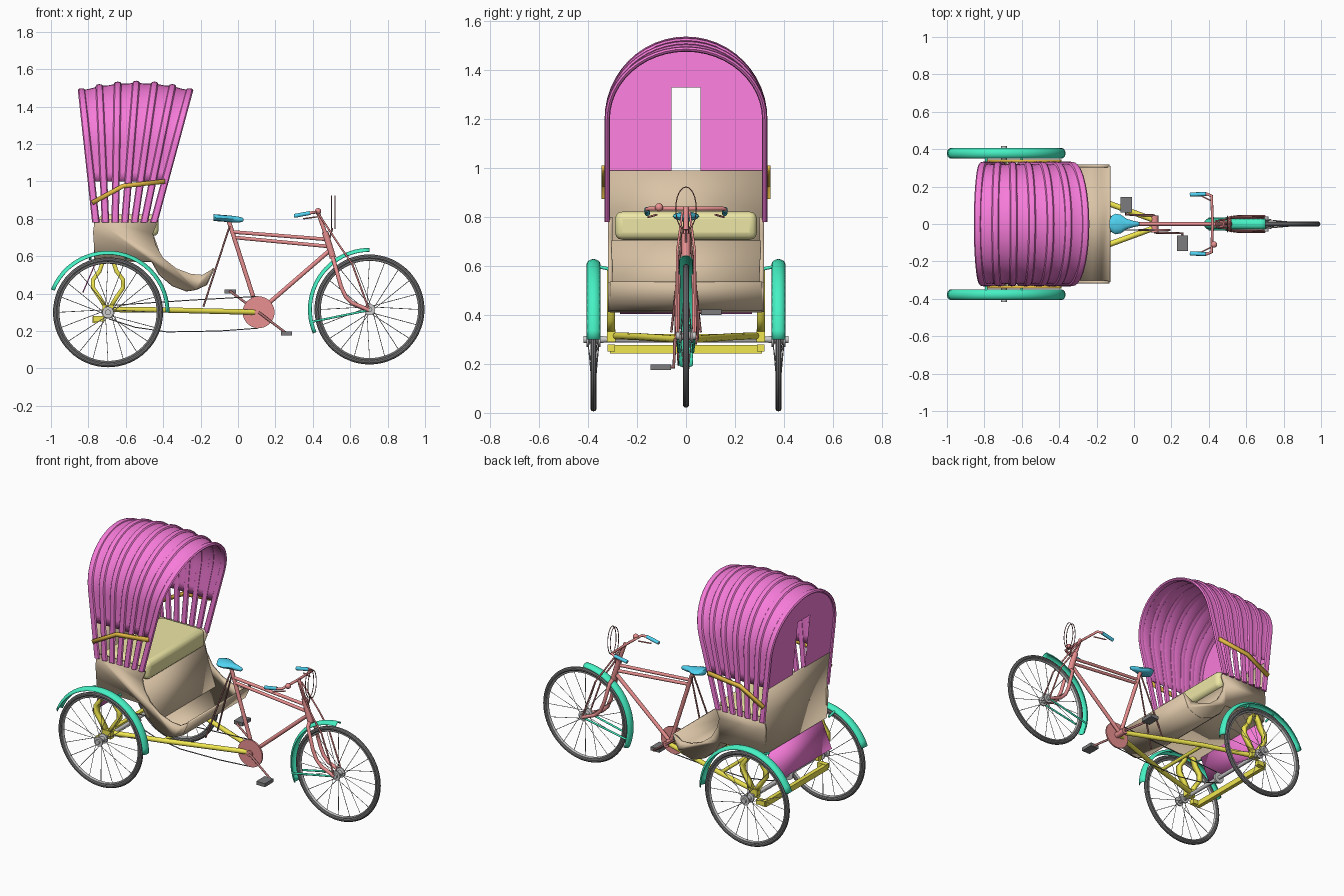
import bpy, bmesh, math
from math import sin, cos, pi, radians
from mathutils import Vector

if "Cube" in bpy.data.objects:
    bpy.data.objects.remove(bpy.data.objects["Cube"])

COL = dict(pink=(.93, .2, .7), tan=(.7, .55, .38), yellow=(.88, .8, .08), cushion=(.85, .8, .38),
           green=(.06, .88, .55), red=(.82, .28, .28), blue=(.08, .65, .88), orange=(.78, .5, .06),
           dark=(.2, .2, .21), maroon=(.4, .16, .16))
MATS = {}
def paint(ob, col):
    if col:
        if col not in MATS:
            MATS[col] = bpy.data.materials.new(col)
            MATS[col].diffuse_color = (*COL[col], 1)
        ob.data.materials.append(MATS[col])
    return ob

def finish(name, bm, col, thick=0, bevel=0):
    bmesh.ops.remove_doubles(bm, verts=bm.verts, dist=1e-5)
    bmesh.ops.recalc_face_normals(bm, faces=bm.faces)
    me = bpy.data.meshes.new(name)
    bm.to_mesh(me)
    bm.free()
    ob = bpy.data.objects.new(name, me)
    bpy.context.collection.objects.link(ob)
    paint(ob, col)
    if thick:
        m = ob.modifiers.new("thickness", 'SOLIDIFY')
        m.thickness, m.offset = thick, 0
    if bevel:
        m = ob.modifiers.new("bevel", 'BEVEL')
        m.width, m.segments = bevel, 3
    bpy.ops.object.select_all(action='DESELECT')
    ob.select_set(True)
    bpy.context.view_layer.objects.active = ob
    bpy.ops.object.shade_smooth_by_angle(angle=radians(35))
    return ob

def grid(name, rows, col, thick=0, ring=False, caps=False, skip=None, bevel=0):
    """Skin rows of points; ring closes each row, caps fills the end rows."""
    bm = bmesh.new()
    vs = [[bm.verts.new(p) for p in r] for r in rows]
    n = len(rows[0])
    for i in range(len(rows) - 1):
        for j in range(n if ring else n - 1):
            if not (skip and skip(i, j)):
                k = (j + 1) % n
                bm.faces.new((vs[i][j], vs[i][k], vs[i + 1][k], vs[i + 1][j]))
    if caps:
        bm.faces.new(vs[0])
        bm.faces.new(vs[-1])
    return finish(name, bm, col, thick, bevel)

def sheet(name, path, y0, y1, col, thick):
    return grid(name, [[(x, y0, z), (x, y1, z)] for x, z in path], col, thick)

def box(name, c, size, col, bevel=0):
    x, y, z = (s / 2 for s in size)
    quad = [(-x, -y), (x, -y), (x, y), (-x, y)]
    return grid(name, [[(c[0] + a, c[1] + b, c[2] + h) for a, b in quad] for h in (-z, z)],
                col, ring=True, caps=True, bevel=bevel)

def tube(name, paths, r, col, res=3, cyclic=False):
    cu = bpy.data.curves.new(name, 'CURVE')
    cu.dimensions, cu.bevel_depth, cu.bevel_resolution, cu.use_fill_caps = '3D', r, res, True
    for pts in paths:
        sp = cu.splines.new('POLY')
        sp.points.add(len(pts) - 1)
        for p, q in zip(sp.points, pts):
            p.co = (*q, 1)
        sp.use_cyclic_u = cyclic
    ob = bpy.data.objects.new(name, cu)
    bpy.context.collection.objects.link(ob)
    return paint(ob, col)

def both(*pts):
    return [[(x, s * y, z) for x, y, z in pts] for s in (-1, 1)]

def lathe(name, c, prof, col, n=48):
    """Revolve (radius, y) points round an axis along y."""
    return grid(name, [[(c[0] + r * cos(2 * pi * i / n), c[1] + y, c[2] + r * sin(2 * pi * i / n))
                        for i in range(n)] for r, y in prof], col, ring=True)

# Wheels and mudguards
def wheel(name, c):
    loop = [(cos(2 * pi * i / 10), sin(2 * pi * i / 10)) for i in range(11)]
    lathe(name + "_tyre", c, [(.281 + .013 * a, .013 * b) for a, b in loop], 'dark', 64)
    lathe(name + "_rim", c, [(.266 + .006 * a, .010 * b) for a, b in loop], None, 64)
    lathe(name + "_hub", c, [(0, -.04), (.015, -.04), (.015, -.028), (.03, -.028), (.03, -.02), (.017, -.016),
                             (.017, .016), (.03, .02), (.03, .028), (.015, .028), (.015, .04), (0, .04)], None, 20)
    sp = []
    for i in range(20):
        a, b = 2 * pi * i / 20, 2 * pi * i / 20 + (.5 if i % 4 < 2 else -.5)
        y = .022 if i % 2 else -.022
        sp.append([(c[0] + .027 * cos(b), c[1] + y, c[2] + .027 * sin(b)),
                   (c[0] + .264 * cos(a), c[1], c[2] + .264 * sin(a))])
    tube(name + "_spokes", sp, .0018, None, 0)

def mudguard(name, c, a0, a1, r=.327):
    rows = []
    for i in range(25):
        a = radians(a0 + (a1 - a0) * i / 24)
        rows.append([(c[0] + q * cos(a), c[1] + .027 * sin(t), c[2] + q * sin(a))
                     for t in [radians(-80 + 20 * k) for k in range(9)] for q in [r - .022 * (1 - cos(t))]])
    grid(name, rows, 'green', .004)

FW = (.703, 0, .315)
wheel("front_wheel", FW)
mudguard("front_mudguard", FW, 90, 203)
tube("front_mudguard_stays", both((.703, .035, .312), (.40, .028, .25)), .006, 'green')
for side, s in (("right", -1), ("left", 1)):
    c = (-.695, s * .378, .30)
    wheel("rear_wheel_" + side, c)
    mudguard("rear_mudguard_" + side, c, 0, 158)
    tube("mudguard_bracket_" + side, [[(x, s * .30, .585), (x, s * .37, .60)] for x in (-.60, -.79)], .007, 'green')

# Undercarriage: axle, bowed springs, cross bar and converging chassis beams
tube("rear_axle", [[(-.695, -.41, .30), (-.695, .41, .30)]], .012, None)
lathe("axle_gear", (-.695, -.03, .30), [(0, -.006), (.035, -.006), (.035, .006), (0, .006)], None, 20)
bow = [(.008, .59), (.03, .565), (.045, .52), (.08, .475), (.08, .43), (.045, .38), (.015, .33)]
for s in (-1, 1):
    for d in (-1, 1):
        sheet("spring_leaf", [(-.695 + d * x, z) for x, z in bow], s * .29, s * .322, 'yellow', .022)
    box("spring_seat", (-.695, s * .306, .315), (.06, .035, .05), 'yellow')
    box("cross_bar_arm", (-.745, s * .306, .265), (.06, .03, .03), 'yellow')
box("rear_cross_bar", (-.765, 0, .26), (.025, .62, .035), 'yellow')
tube("chassis_beams", both((.11, .02, .30), (-.38, .20, .312), (-.69, .29, .315)), .015, 'yellow')
tube("chassis_brace", [[(-.38, -.2, .312), (-.38, .2, .312)]], .011, 'yellow')

# Passenger tub: shaped sides, wrap-round shell, seat box and cushion
side = [(-.765, .58), (-.775, .73), (-.765, .80), (-.45, .80), (-.435, .77), (-.455, .72), (-.44, .66), (-.40, .59),
        (-.33, .535), (-.25, .505), (-.19, .50), (-.13, .535), (-.17, .445), (-.225, .42), (-.275, .412),
        (-.35, .44), (-.42, .50), (-.46, .57)]
for s in (-1, 1):
    bm = bmesh.new()
    bm.faces.new([bm.verts.new((x, s * .31, z)) for x, z in side])
    finish("tub_side", bm, 'tan', .018)
sheet("tub_shell", [(-.785, .99), (-.765, .82), (-.765, .575), (-.46, .575), (-.42, .505), (-.35, .445),
                    (-.275, .417), (-.225, .425), (-.17, .45), (-.13, .535)], -.31, .31, 'tan', .012)
sheet("seat_box", [(-.76, .70), (-.45, .70), (-.37, .46)], -.305, .305, 'tan', .01)
box("seat_cushion", (-.585, 0, .765), (.32, .58, .115), 'cushion', .03)
sheet("rear_flap", [(-.757, .575), (-.83, .405)], -.27, .27, 'pink', .006)

# Folding hood: fanned hoops, pleated cloth, rear curtain with slot
def hoop(u, lift=0, z0=.78):
    """Centre points and outward normals of the hoop at fan position u (0 rear, 1 front)."""
    xb, xt = -.76 + .31 * u, -.84 + .59 * u
    top = 1.527 - .16 * (u - .5) ** 2
    out = []
    zs = [z0 + (1.2 - z0) * i / 4 for i in range(4)]
    flat = [(-.322, z, -1, 0) for z in zs]
    arc = [(-.322 * cos(t), 1.2 + (top - 1.2) * sin(t), -cos(t), sin(t)) for t in [pi * i / 24 for i in range(25)]]
    for y, z, ny, nz in flat + arc + [(-y, z, 1, 0) for y, z, _, _ in reversed(flat)]:
        x = xb + (xt - xb) * (z - .78) / .74
        out.append((Vector((x, y + ny * lift, z + nz * lift)), Vector((0, ny, nz))))
    return out

for k in range(7):
    rows = []
    for p, n in hoop(k / 6):
        rows.append([p + Vector((1, 0, 0)) * .02 * cos(a) + n * .011 * sin(a) for a in [pi * i / 4 for i in range(8)]])
    grid("hood_hoop", rows, 'pink', ring=True, caps=True)
grid("hood_cloth", [[p for p, n in hoop(i / 24, -.006 * abs(sin(pi * i / 4)), 1.0)] for i in range(25)], 'pink', .005)
ys = [-.32, -.30, -.26, -.2, -.13, -.06, .06, .13, .2, .26, .30, .32]
rows = []
for z in (.80, 1.33, 9):
    row = []
    for y in ys:
        h = min(z, 1.2 + .287 * math.sqrt(max(0, 1 - (y / .322) ** 2)))
        row.append((-.76 - .08 * (h - .78) / .74 - .006, y, h))
    rows.append(row)
grid("hood_rear_curtain", rows, 'pink', skip=lambda i, j: i == 0 and j == 5)
for s in (-1, 1):
    sheet("hood_strut", [(-.78, .885), (-.615, .975), (-.39, 1.0)], s * .33, s * .345, 'orange', .024)

# Cycle frame
tube("seat_tube", [[(-.05, 0, .79), (.108, 0, .30)]], .012, 'red')
tube("top_tubes", [[(-.035, 0, .73), (.475, 0, .69)], [(-.02, 0, .70), (.485, 0, .652)]], .010, 'red')
tube("down_tube", [[(.108, 0, .30), (.495, 0, .635)]], .012, 'red')
tube("head_tube", [[(.465, 0, .73), (.508, 0, .59)]], .018, 'red')
tube("steering_stem", [[(.425, 0, .84), (.475, 0, .70)]], .011, 'red')
tube("seat_stays", both((-.045, .012, .76), (-.185, .06, .33)), .005, 'maroon')
tube("fork", both((.505, .0, .60), (.512, .032, .575), (.55, .036, .44), (.575, .036, .385), (.61, .036, .35),
                  (.70, .036, .312)), .011, 'red')
tube("fork_braces", both((.435, .015, .82), (.54, .036, .66), (.61, .036, .56), (.70, .038, .315)), .005, 'red')
tube("front_hoop", [[(.505 + d, .042 * sin(t), .835 - .088 * cos(t)) for t in [2 * pi * i / 24 for i in range(24)]]
                    for d in (-.004, .014)], .0025, 'maroon', 1, True)
tube("hoop_stay", [[(.485, 0, .68), (.505, 0, .75)]], .005, 'maroon')
tube("handlebar", [[(.30, -.158, .815), (.39, -.16, .832), (.415, -.15, .835), (.42, 0, .835),
                    (.415, .15, .835), (.39, .16, .832), (.30, .158, .815)]], .008, 'red')
tube("grips", both((.30, .158, .815), (.385, .16, .831)), .011, 'blue')
tube("brake_lever", both((.42, .12, .81), (.35, .155, .80)), .004, 'red')
lathe("bell", (.428, -.11, .84), [(.017 * sin(pi * i / 8), -.017 * cos(pi * i / 8)) for i in range(9)], 'red', 16)

# Saddle
st = [(-.132, .02), (-.122, .042), (-.10, .055), (-.07, .05), (-.04, .028), (0, .016), (.022, .012), (.03, .005)]
grid("saddle", [[(x, w * cos(a), .80 - .08 * (x + .05) + min(w, .018) * sin(a)) for a in [pi * i / 6 for i in range(12)]]
                for x, w in st], 'blue', ring=True, caps=True)

# Chainwheel, cranks, pedals and chain
lathe("chainwheel", (.11, -.032, .30), [(0, -.005), (.085, -.005), (.085, .005), (0, .005)], 'red', 40)
lathe("bottom_bracket", (.11, 0, .30), [(0, -.045), (.02, -.045), (.02, .045), (0, .045)], 'red', 20)
for s, x, z in ((-1, .26, .187), (1, -.042, .412)):
    tube("crank", [[(.11, s * .045, .30), (x, s * .05, z), (x, s * .13, z)]], .007, 'maroon')
    box("pedal", (x, s * .103, z), (.06, .085, .022), 'dark')
tube("chain", [[(.11, -.032, .385), (-.25, -.032, .365), (-.69, -.03, .336)],
               [(.11, -.032, .215), (-.1, -.032, .20), (-.38, -.032, .195), (-.55, -.032, .22), (-.69, -.03, .264)]],
     .003, 'dark', 1)

for m in bpy.data.materials:
    if m.users and not m.is_grease_pencil:
        m.use_nodes = True
        m.node_tree.nodes["Principled BSDF"].inputs["Base Color"].default_value = m.diffuse_color
